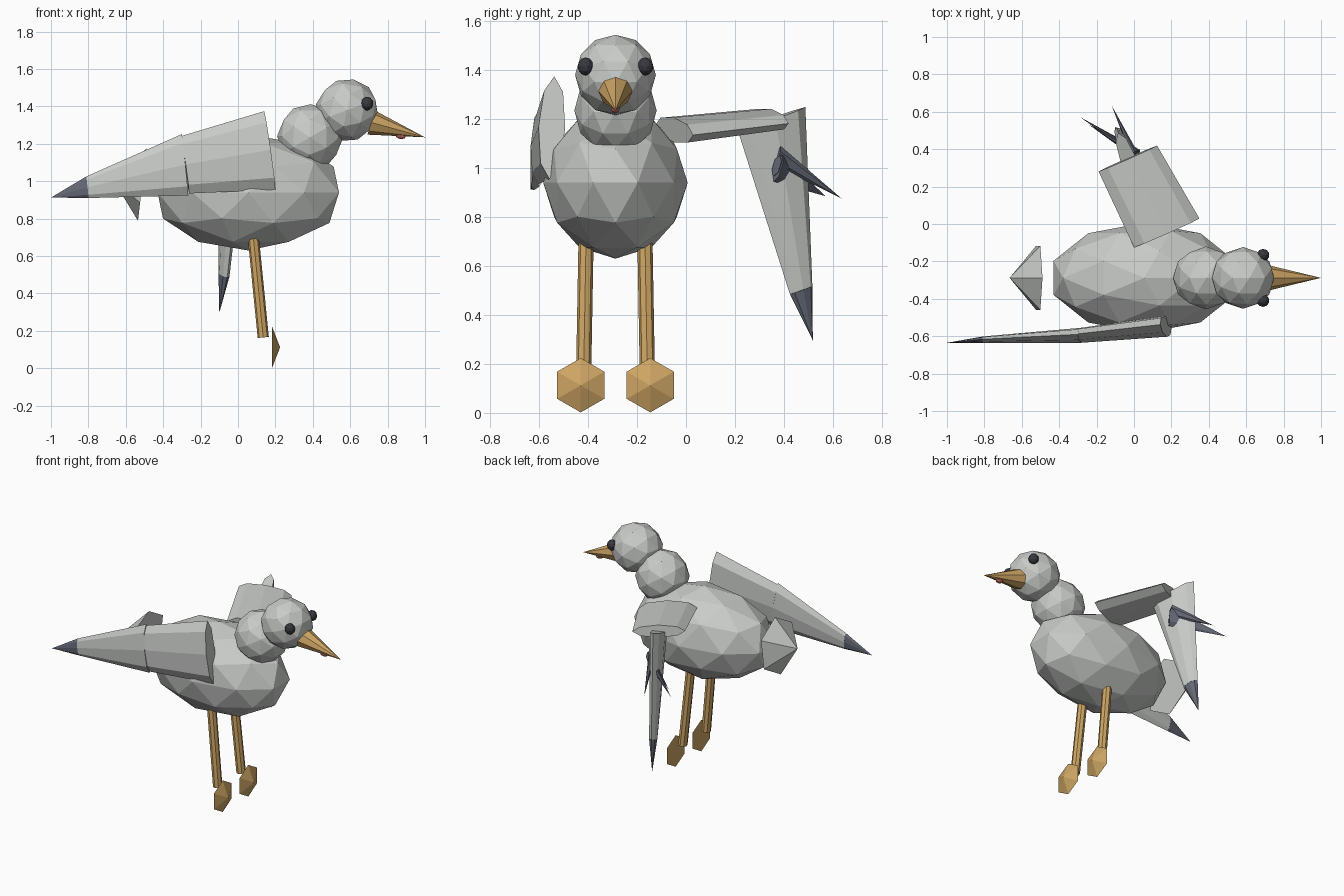
import bpy, bmesh, math
from mathutils import Vector, Matrix

cube = bpy.data.objects.get("Cube")
if cube:
    bpy.data.objects.remove(cube, do_unlink=True)


def material(name, r, g, b):
    m = bpy.data.materials.new(name)
    m.use_nodes = True
    m.diffuse_color = (r, g, b, 1)
    m.node_tree.nodes["Principled BSDF"].inputs["Base Color"].default_value = (r, g, b, 1)
    return m


GREY = material("feather grey", 0.58, 0.6, 0.58)
SLATE = material("dark slate", 0.13, 0.14, 0.18)
BLACK = material("eye black", 0.04, 0.04, 0.05)
OCHRE = material("ochre", 0.62, 0.38, 0.13)
RED = material("beak red", 0.5, 0.14, 0.1)

MID_Y = -0.288


def finish(name, bm, mat):
    mesh = bpy.data.meshes.new(name)
    bm.to_mesh(mesh)
    bm.free()
    mesh.materials.append(mat)
    obj = bpy.data.objects.new(name, mesh)
    bpy.context.collection.objects.link(obj)
    return obj


def ball(name, centre, radii, mat, tilt=0):
    """Faceted ellipsoid, tilted about the y axis."""
    bm = bmesh.new()
    bmesh.ops.create_icosphere(bm, subdivisions=2, radius=1)
    bm.transform(Matrix.Translation(centre) @ Matrix.Rotation(math.radians(tilt), 4, "Y")
                 @ Matrix.Diagonal((*radii, 1)))
    return finish(name, bm, mat)


def taper(name, start, end, wide, size0, size1, mat, sides=8):
    """Flattened tube from start to end; sizes are (half width, half thickness).
    A size of None brings the end to a point."""
    start, end, wide = Vector(start), Vector(end), Vector(wide).normalized()
    axis = (end - start).normalized()
    thick = axis.cross(wide).normalized()
    bm = bmesh.new()

    def ring(centre, size):
        if size is None:
            return [bm.verts.new(centre)] * sides
        angles = [math.tau * i / sides for i in range(sides)]
        return [bm.verts.new(centre + wide * size[0] * math.cos(a) + thick * size[1] * math.sin(a))
                for a in angles]

    a, b = ring(start, size0), ring(end, size1)
    bm.faces.new(a)
    if size1 is not None:
        bm.faces.new(b)
    for i in range(sides):
        j = (i + 1) % sides
        bm.faces.new((a[i], a[j], b[i]) if size1 is None else (a[i], a[j], b[j], b[i]))
    bmesh.ops.recalc_face_normals(bm, faces=bm.faces[:])
    return finish(name, bm, mat)


# Body, neck and head
ball("body", (0.055, MID_Y, 0.94), (0.51, 0.295, 0.31), GREY)
ball("neck", (0.385, MID_Y, 1.235), (0.175, 0.168, 0.178), GREY, -30)
ball("head", (0.583, MID_Y, 1.38), (0.17, 0.165, 0.167), GREY, -20)

# Beak with a coloured spot underneath
taper("beak", (0.71, MID_Y, 1.315), (1.0, MID_Y, 1.235), (0.27, 0, 1),
      (0.068, 0.07), None, OCHRE)
ball("beak_spot", (0.87, MID_Y, 1.242), (0.028, 0.018, 0.016), RED, 10)

# Eyes, legs and feet on both sides
for side, s in (("left", 1), ("right", -1)):
    ball(side + "_eye", (0.69, MID_Y + s * 0.122, 1.415), (0.034, 0.033, 0.037), BLACK)
    taper(side + "_leg", (0.08, MID_Y + s * 0.12, 0.72), (0.135, MID_Y + s * 0.13, 0.165),
          (0, 1, 0), (0.031, 0.03), (0.031, 0.03), OCHRE)
    foot_y = MID_Y + s * 0.142
    taper(side + "_foot", (0.182, foot_y, 0.113), (0.225, foot_y, 0.112), (0, 0, 1),
          (0.111, 0.111), None, OCHRE, 6)

# Tail: a shallow six-sided cone
taper("tail", (-0.512, MID_Y, 0.983), (-0.665, MID_Y, 1.003), (0.045, 0, 0.385),
      (0.196, 0.198), None, GREY, 6)


def wing(side, shoulder, elbow, wrist, tip, wide_upper, wide_fore, upper, fore):
    taper(side + "_upper_wing", shoulder, elbow, wide_upper, upper[0], upper[1], GREY)
    taper(side + "_fore_wing", elbow, wrist, wide_fore, fore[0], fore[1], GREY)
    taper(side + "_wing_tip", wrist, tip, wide_fore, fore[1], None, SLATE)


# Right wing folded back along the body
wing("right", (0.17, -0.548, 1.165), (-0.283, -0.595, 1.088), (-0.805, -0.618, 0.968),
     (-1.0, -0.635, 0.913), (-0.06, 0.02, 0.42), (-0.035, 0.01, 0.33),
     ((0.212, 0.055), (0.155, 0.04)), ((0.165, 0.04), (0.058, 0.017)))

# Left wing held out, with the outer half hanging down
wing("left", (0.175, -0.048, 1.155), (-0.033, 0.35, 1.2), (-0.075, 0.47, 0.503),
     (-0.1, 0.518, 0.296), (0.35, 0.155, -0.04), (-0.1, 0.265, 0.095),
     ((0.192, 0.052), (0.172, 0.042)), ((0.155, 0.042), (0.052, 0.026)))

# Loose dark feathers on the hanging wing
feathers = (
    ((0.02, 0.375, 1.0), (-0.285, 0.57, 0.885), 0.058),
    ((0.02, 0.37, 1.01), (-0.24, 0.53, 0.91), 0.045),
    ((0.0, 0.375, 1.05), (-0.12, 0.635, 0.876), 0.042),
)
for i, (base, point, width) in enumerate(feathers):
    taper(f"loose_feather_{i + 1}", base, point, (0.1, 0.3, 1), (width, 0.02), None, SLATE, 6)
